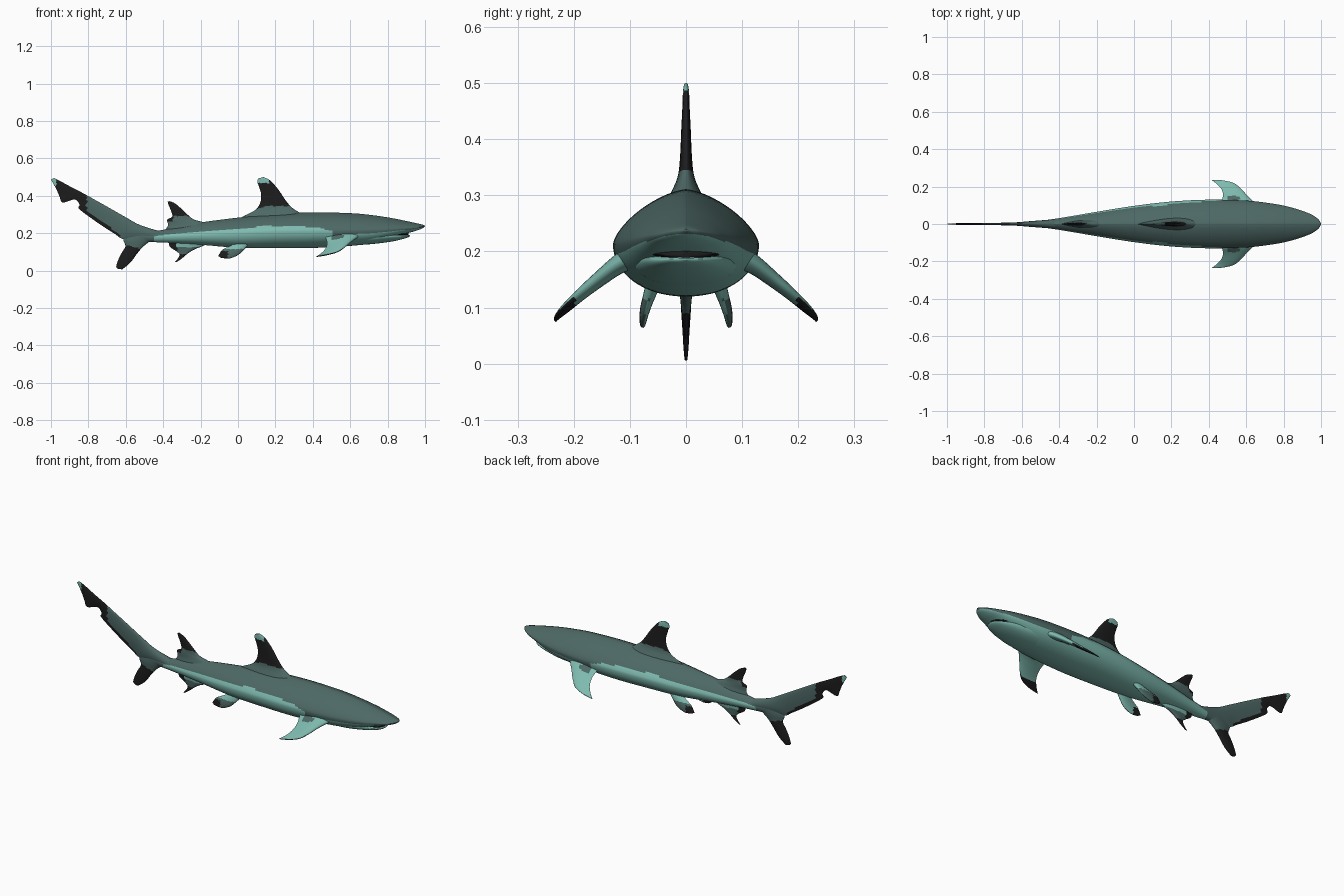
import bpy, bmesh, math
from mathutils import Vector


def make_material(name, rgb):
    m = bpy.data.materials.new(name)
    m.diffuse_color = (*rgb, 1)
    return m


MATS = [make_material("dark back", (0.075, 0.14, 0.13)),
        make_material("pale belly", (0.21, 0.49, 0.43)),
        make_material("black tips", (0.012, 0.012, 0.012))]
DARK, PALE, BLACK = 0, 1, 2


def smooth_rows(rows, steps):
    """Spline through rows of numbers, several samples per gap."""
    out = []
    for i in range(len(rows) - 1):
        a, b, c, d = (rows[max(i - 1, 0)], rows[i], rows[i + 1],
                      rows[min(i + 2, len(rows) - 1)])
        for s in range(steps):
            t = s / steps
            out.append([0.5 * (2 * q + (r - p) * t + (2 * p - 5 * q + 4 * r - u) * t * t
                               + (3 * q - p - 3 * r + u) * t ** 3)
                        for p, q, r, u in zip(a, b, c, d)])
    out.append(list(rows[-1]))
    return out


def ramp(x, points):
    """Straight interpolation between (x, value) pairs in rising x."""
    for (x0, v0), (x1, v1) in zip(points, points[1:]):
        if x <= x1:
            return v0 + (v1 - v0) * max(0, (x - x0) / (x1 - x0))
    return points[-1][1]


def loft(name, rings, rule, mirror=False):
    """Skin closed rings, colour faces by rule(centre, normal)."""
    bm = bmesh.new()
    vs = [[bm.verts.new(p) for p in ring] for ring in rings]
    n = len(vs[0])
    for a, b in zip(vs, vs[1:]):
        for i in range(n):
            j = (i + 1) % n
            bm.faces.new((a[i], a[j], b[j], b[i]))
    bm.faces.new(vs[0])
    bm.faces.new(vs[-1][::-1])
    bmesh.ops.recalc_face_normals(bm, faces=bm.faces)
    for f in bm.faces:
        f.material_index = rule(f.calc_center_median(), f.normal)
    me = bpy.data.meshes.new(name)
    bm.to_mesh(me)
    bm.free()
    for m in MATS:
        me.materials.append(m)
    ob = bpy.data.objects.new(name, me)
    bpy.context.collection.objects.link(ob)
    bpy.ops.object.select_all(action='DESELECT')
    ob.select_set(True)
    bpy.context.view_layer.objects.active = ob
    bpy.ops.object.shade_smooth_by_angle(angle=math.radians(50))
    if mirror:
        md = ob.modifiers.new("mirror", 'MIRROR')
        md.use_axis = (False, True, False)
    return ob


def hull(name, rows, steps, rule, n=64, roof=1.35):
    """Rows: x, half width, top, middle and bottom height."""
    rings = []
    for x, w, top, mid, bot in smooth_rows(rows, steps):
        ring = []
        for k in range(n):
            a = 2 * math.pi * k / n
            c, s = math.cos(a), math.sin(a)
            p = roof if s > 0 else 0.95
            y = math.copysign(abs(c) ** p, c) * w
            z = mid + abs(s) ** p * (top - mid if s > 0 else bot - mid)
            ring.append((x, y, z))
        rings.append(ring)
    return loft(name, rings, rule)


def fin(name, rows, rule, normal=(0, 1, 0), mirror=False, steps=6, n=14):
    """Rows: leading point, trailing point, half thickness."""
    nrm = Vector(normal).normalized()
    if len(rows[0]) == 5:    # upright fins lie in the middle plane
        rows = [(a, 0, b, c, 0, d, t) for a, b, c, d, t in rows]
    rings = []
    for r in smooth_rows(rows, steps):
        lead, trail, t = Vector(r[:3]), Vector(r[3:6]), r[6]
        ring = []
        for k in range(2 * n):
            c = (1 - math.cos(math.pi * k / n)) / 2
            h = 2.6 * t * math.sqrt(max(c, 0)) * (1 - c) + 0.0006
            ring.append(lead.lerp(trail, c) + nrm * h * (1 if k < n else -1))
        rings.append(ring)
    return loft(name, rings, rule, mirror)


# Body: dark back, pale flank and belly
EDGE = [(-0.46, 0.18), (-0.4, 0.19), (-0.2, 0.208), (0, 0.225), (0.15, 0.238), (0.3, 0.24),
        (0.45, 0.228), (0.5, 0.21), (0.505, 0.165), (0.54, 0.165), (0.56, 0.195),
        (0.8, 0.207), (0.93, 0.222), (1, 0.232)]


def body_rule(c, n):
    if c.x < -0.45:
        return DARK
    return DARK if c.z > ramp(c.x, EDGE) else PALE


hull("body", [
    (-0.60, 0.006, 0.225, 0.20, 0.175),
    (-0.52, 0.016, 0.218, 0.185, 0.155),
    (-0.45, 0.024, 0.212, 0.18, 0.152),
    (-0.36, 0.038, 0.225, 0.183, 0.148),
    (-0.20, 0.065, 0.257, 0.19, 0.138),
    (0.00, 0.097, 0.283, 0.20, 0.122),
    (0.20, 0.120, 0.303, 0.21, 0.120),
    (0.40, 0.130, 0.311, 0.213, 0.121),
    (0.60, 0.125, 0.307, 0.213, 0.132),
    (0.72, 0.112, 0.296, 0.215, 0.146),
    (0.82, 0.094, 0.281, 0.22, 0.172),
    (0.90, 0.070, 0.265, 0.226, 0.198),
    (0.95, 0.050, 0.254, 0.230, 0.212),
    (0.985, 0.026, 0.246, 0.235, 0.225),
    (1.00, 0.003, 0.240, 0.238, 0.236)], 10, body_rule)

# Lower jaw and the dark gap of the mouth
hull("lower_jaw", [
    (0.60, 0.095, 0.20, 0.18, 0.134),
    (0.72, 0.092, 0.20, 0.182, 0.142),
    (0.82, 0.074, 0.198, 0.186, 0.155),
    (0.88, 0.052, 0.193, 0.185, 0.168),
    (0.91, 0.030, 0.190, 0.186, 0.178),
    (0.92, 0.004, 0.188, 0.187, 0.185)], 6, lambda c, n: PALE, n=32, roof=1)
hull("mouth_gap", [
    (0.82, 0.070, 0.202, 0.196, 0.188),
    (0.87, 0.056, 0.202, 0.195, 0.188),
    (0.90, 0.038, 0.202, 0.194, 0.188),
    (0.912, 0.006, 0.200, 0.194, 0.188)], 4, lambda c, n: BLACK, n=24, roof=1)

# Front dorsal fin
fin("front_dorsal_fin", [
    (0.37, 0.285, 0.00, 0.265, 0.042),
    (0.325, 0.312, 0.03, 0.291, 0.026),
    (0.285, 0.340, 0.09, 0.322, 0.014),
    (0.255, 0.375, 0.118, 0.360, 0.010),
    (0.225, 0.420, 0.124, 0.405, 0.008),
    (0.195, 0.458, 0.112, 0.450, 0.006),
    (0.165, 0.487, 0.103, 0.475, 0.005),
    (0.135, 0.500, 0.108, 0.492, 0.003)],
    lambda c, n: PALE if c.z > 0.468 and c.x < 0.165
    else BLACK if c.z > 0.345 - 0.25 * max(0, 0.16 - c.x) else DARK)

# Rear dorsal fin
fin("rear_dorsal_fin", [
    (-0.15, 0.245, -0.40, 0.205, 0.024),
    (-0.19, 0.260, -0.375, 0.240, 0.015),
    (-0.235, 0.273, -0.378, 0.272, 0.009),
    (-0.265, 0.295, -0.352, 0.288, 0.007),
    (-0.300, 0.328, -0.357, 0.317, 0.005),
    (-0.335, 0.358, -0.370, 0.348, 0.004),
    (-0.365, 0.371, -0.376, 0.368, 0.002)],
    lambda c, n: BLACK if c.z > 0.292 or (c.x < -0.345 and c.z > 0.262) else DARK)

# Anal fin
fin("anal_fin", [
    (-0.14, 0.160, -0.37, 0.160, 0.020),
    (-0.18, 0.135, -0.365, 0.128, 0.012),
    (-0.235, 0.112, -0.330, 0.104, 0.009),
    (-0.270, 0.090, -0.312, 0.085, 0.006),
    (-0.300, 0.065, -0.325, 0.060, 0.004),
    (-0.328, 0.045, -0.338, 0.045, 0.002)],
    lambda c, n: BLACK if c.z < 0.088 or c.x < -0.325 else DARK if c.z < 0.125 else PALE)

# Tail: long upper lobe with a notch, short lower lobe
fin("tail_upper_lobe", [
    (-0.40, 0.205, -0.48, 0.155, 0.024),
    (-0.52, 0.242, -0.605, 0.165, 0.015),
    (-0.60, 0.285, -0.66, 0.197, 0.009),
    (-0.70, 0.342, -0.745, 0.252, 0.006),
    (-0.80, 0.398, -0.848, 0.328, 0.005),
    (-0.818, 0.408, -0.845, 0.348, 0.005),
    (-0.848, 0.424, -0.872, 0.380, 0.004),
    (-0.885, 0.443, -0.937, 0.364, 0.004),
    (-0.922, 0.463, -0.955, 0.398, 0.004),
    (-0.955, 0.481, -0.972, 0.437, 0.003),
    (-0.985, 0.495, -1.0, 0.486, 0.002)],
    lambda c, n: PALE if c.x < -0.972 and c.z > 0.455 else
    BLACK if c.x < -0.81 or c.z < 0.185 - 0.73 * (c.x + 0.62) and c.x < -0.63 else DARK)
fin("tail_lower_lobe", [
    (-0.44, 0.175, -0.58, 0.205, 0.018),
    (-0.485, 0.146, -0.612, 0.168, 0.014),
    (-0.515, 0.120, -0.602, 0.130, 0.010),
    (-0.540, 0.090, -0.620, 0.098, 0.008),
    (-0.560, 0.062, -0.637, 0.065, 0.006),
    (-0.585, 0.033, -0.651, 0.024, 0.004),
    (-0.620, 0.006, -0.643, 0.010, 0.002)],
    lambda c, n: BLACK if c.z < 0.13 + 0.3 * (-0.57 - c.x) else DARK)

# Pectoral fins: pale with a black tip underneath
fin("pectoral_fins", [
    (0.67, 0.08, 0.195, 0.46, 0.08, 0.200, 0.024),
    (0.635, 0.12, 0.176, 0.468, 0.12, 0.178, 0.017),
    (0.602, 0.155, 0.152, 0.476, 0.155, 0.147, 0.013),
    (0.572, 0.188, 0.126, 0.468, 0.186, 0.119, 0.010),
    (0.535, 0.217, 0.101, 0.447, 0.210, 0.095, 0.007),
    (0.480, 0.231, 0.085, 0.426, 0.228, 0.080, 0.004),
    (0.430, 0.234, 0.076, 0.416, 0.233, 0.075, 0.002)],
    lambda c, n: BLACK if c.y > 0.198 and n.z < 0 else
    DARK if c.y < 0.15 and n.z > 0 and 0.5 < c.x < 0.56 else PALE,
    normal=(0, 0.66, 0.75), mirror=True)

# Pelvic fins: dark outside, pale inside, black tip
fin("pelvic_fins", [
    (0.09, 0.04, 0.165, -0.03, 0.04, 0.160, 0.018),
    (0.06, 0.058, 0.142, -0.03, 0.056, 0.140, 0.013),
    (0.032, 0.068, 0.112, -0.055, 0.065, 0.126, 0.010),
    (0.002, 0.075, 0.084, -0.083, 0.072, 0.112, 0.008),
    (-0.045, 0.078, 0.065, -0.098, 0.075, 0.092, 0.005),
    (-0.088, 0.078, 0.068, -0.106, 0.076, 0.078, 0.002)],
    lambda c, n: BLACK if c.x < -0.055 and c.z < 0.105 else
    DARK if n.y > 0 and c.z < 0.115 else PALE,
    normal=(0, 0.9, 0.3), mirror=True)
